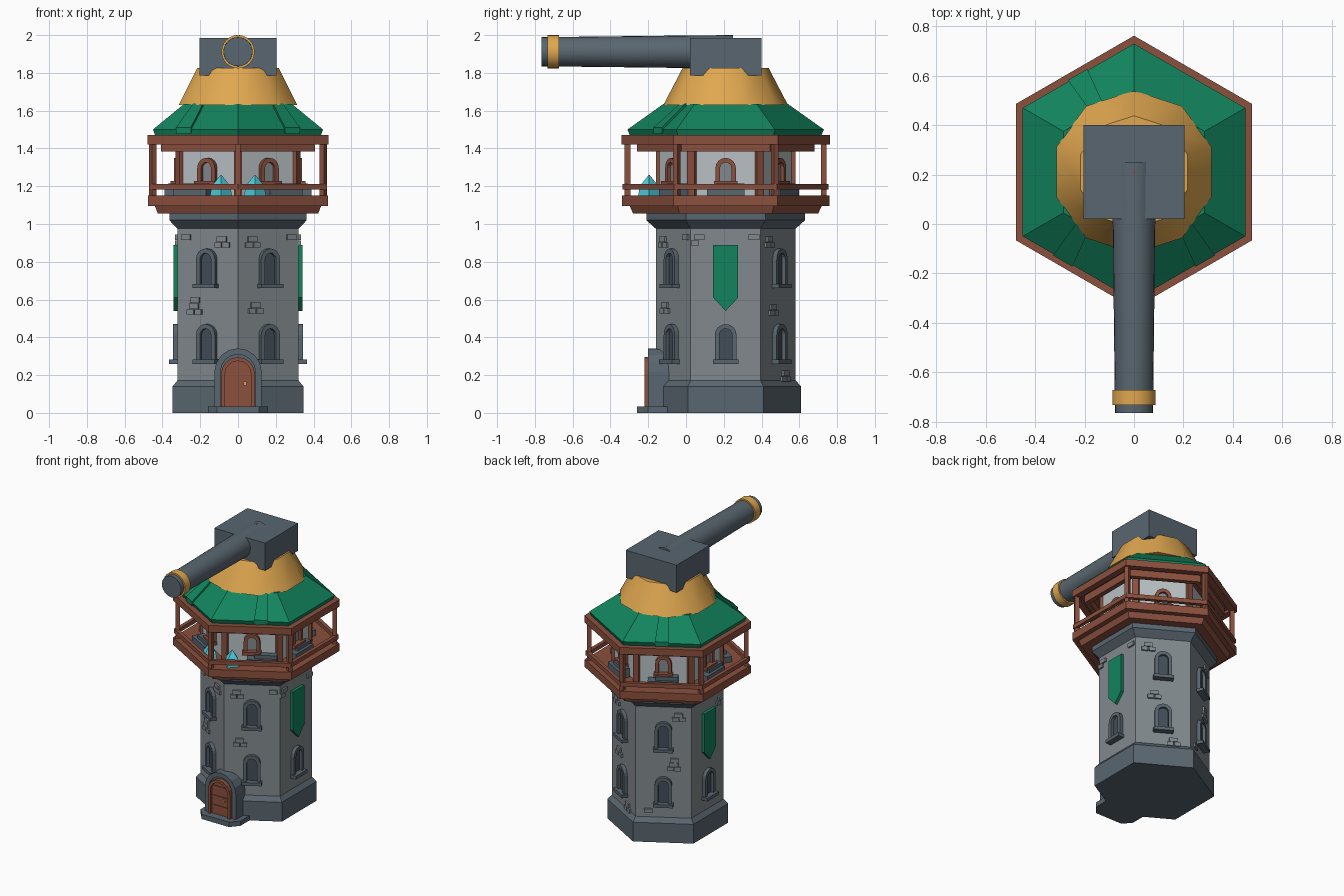
import bpy, bmesh, math
from mathutils import Matrix

cube = bpy.data.objects.get("Cube")
if cube:
    bpy.data.objects.remove(cube, do_unlink=True)


def material(name, r, g, b):
    m = bpy.data.materials.new(name)
    m.use_nodes = True
    m.diffuse_color = (r, g, b, 1)
    m.node_tree.nodes["Principled BSDF"].inputs["Base Color"].default_value = (r, g, b, 1)
    return m


WALL = material("wall grey", .22, .25, .265)
SLATE = material("slate grey", .10, .133, .16)
PANE = material("dark pane", .055, .075, .095)
GREEN = material("roof green", .006, .23, .11)
GOLD = material("gold", .75, .39, .08)
WOOD = material("red wood", .26, .08, .048)
PLASTER = material("pale plaster", .48, .53, .55)
CYAN = material("crystal cyan", .08, .61, .72)

CENTRE = Matrix.Translation((0, .21, 0))
APO = math.cos(math.pi / 6)


def add(name, verts, faces, mat, M, smooth=False):
    bm = bmesh.new()
    vs = [bm.verts.new(M @ Matrix.Translation(v).translation) for v in verts]
    for f in faces:
        bm.faces.new([vs[i] for i in f])
    bmesh.ops.recalc_face_normals(bm, faces=bm.faces)
    me = bpy.data.meshes.new(name)
    bm.to_mesh(me)
    bm.free()
    me.materials.append(mat)
    ob = bpy.data.objects.new(name, me)
    bpy.context.collection.objects.link(ob)
    if smooth:
        bpy.ops.object.select_all(action='DESELECT')
        ob.select_set(True)
        bpy.context.view_layer.objects.active = ob
        bpy.ops.object.shade_smooth_by_angle(angle=math.radians(40))
    return ob


def loft(name, profile, mat, n=6, M=CENTRE, closed=False, smooth=False):
    """Turned solid (or closed ring) with n sides, first corner towards +y."""
    verts, k = [], len(profile)
    for r, z in profile:
        for i in range(n):
            a = math.pi / 2 + math.tau * i / n
            verts.append((r * math.cos(a), r * math.sin(a), z))
    faces = []
    for j in range(k if closed else k - 1):
        a, b = j * n, (j + 1) % k * n
        faces += [(a + i, a + (i + 1) % n, b + (i + 1) % n, b + i) for i in range(n)]
    if not closed:
        faces += [range(n), range((k - 1) * n, k * n)]
    return add(name, verts, faces, mat, M, smooth)


def ring(name, ro, ri, z0, z1, mat):
    loft(name, [(ro, z0), (ro, z1), (ri, z1), (ri, z0)], mat, closed=True)


def side(angle):
    """Local frame: x outwards, y along the wall, z up."""
    return CENTRE @ Matrix.Rotation(math.radians(angle), 4, 'Z')


def prism(name, outline, d0, d1, mat, M):
    n = len(outline)
    verts = [(d, u, z) for d in (d0, d1) for u, z in outline]
    faces = [range(n), range(n, 2 * n)]
    faces += [(i, (i + 1) % n, n + (i + 1) % n, n + i) for i in range(n)]
    return add(name, verts, faces, mat, M)


def box(name, d0, d1, u0, u1, z0, z1, mat, M):
    return prism(name, [(u0, z0), (u1, z0), (u1, z1), (u0, z1)], d0, d1, mat, M)


def arch(w, z0, z1, n=8):
    r = w / 2
    top = [(r * math.cos(math.pi * i / n), z1 - r + r * math.sin(math.pi * i / n))
           for i in range(n + 1)]
    return [(r, z0)] + top + [(-r, z0)]


def arch_band(name, w, z0, z1, t, d0, d1, mat, M):
    prism(name, arch(w, z0, z1) + arch(w - 2 * t, z0, z1 - t)[::-1], d0, d1, mat, M)


def window(name, w, z0, z1, d, frame, pane, sill, M):
    arch_band(name + "_frame", w, z0, z1, .024, d - .01, d + .025, frame, M)
    prism(name + "_pane", arch(w - .04, z0, z1 - .02), d - .01, d + .006, pane, M)
    box(name + "_sill", d - .01, d + .045, -w * .58, w * .58, z0 - .005, z0 + .018, sill, M)


# Tower body
loft("tower_base", [(.40, 0), (.40, .14), (.37, .172)], SLATE)
loft("tower_shaft", [(.37, .15), (.37, 1.0)], WALL)
loft("tower_collar", [(.37, .975), (.42, 1.02), (.42, 1.07)], SLATE)

# Balcony deck, rails and posts
loft("deck_lower", [(.49, 1.055), (.51, 1.1)], WOOD)
loft("deck_upper", [(.55, 1.095), (.55, 1.15)], WOOD)
ring("hand_rail", .545, .515, 1.182, 1.212, WOOD)
ring("eaves_beam", .552, .50, 1.42, 1.47, WOOD)
ring("inner_beam", .47, .43, 1.385, 1.45, WOOD)
loft("ceiling", [(.53, 1.44), (.53, 1.468)], WOOD)
loft("cabin_wall", [(.362, 1.14), (.362, 1.45)], PLASTER)
for i in range(6):
    M = side(30 + 60 * i)
    box("balcony_post", .505, .535, -.014, .014, 1.14, 1.43, WOOD, M)
    box("cabin_corner_post", .33, .369, -.022, .022, 1.14, 1.44, WOOD, M)

# Windows, banners and balcony blocks on each wall
d = .37 * APO
for a in range(0, 360, 60):
    M = side(a)
    window("lower_window", .115, .265, .47, d, SLATE, PANE, SLATE, M)
    if a % 180:
        window("upper_window", .115, .665, .87, d, SLATE, PANE, SLATE, M)
    else:
        prism("banner", [(-.066, .89), (-.066, .61), (0, .54), (.066, .61), (.066, .89)],
              d - .01, d + .022, GREEN, M)
    window("cabin_window", .108, 1.21, 1.35, .362 * APO, WOOD, WALL, WOOD, M)
    shift = {300: .07, 240: -.07}.get(a, 0)
    box("balcony_block", .325, .39, shift - .1, shift + .1, 1.145, 1.19, SLATE, M)
    box("balcony_block_top", .325, .37, shift - .05, shift + .1, 1.185, 1.215, SLATE, M)

# Raised brick clusters: wall angle, position along wall, height, brick count
CLUSTERS = [(300, -.08, .57, 3), (300, .14, .93, 1), (300, -.1, .92, 3),
            (240, .09, .92, 3), (240, -.08, .565, 4), (240, -.13, .93, 1),
            (0, -.14, .93, 2), (0, .15, .93, 1), (180, .14, .93, 2),
            (60, -.1, .92, 3), (60, -.06, .56, 3), (60, .07, .21, 3),
            (120, .1, .92, 3), (120, .07, .56, 4), (120, -.1, .22, 1)]
OFFSETS = [(0, 0), (-.022, -.031), (.026, -.031), (.005, .031)]
for a, u, z, count in CLUSTERS:
    for k, (du, dz) in enumerate(OFFSETS[:count]):
        w = .028 if k in (0, 3) else .021
        box("raised_brick", d - .01, d + .012, u + du - w, u + du + w,
            z + dz - .014, z + dz + .014, WALL, side(a))

# Door with porch and step
M = side(-90)
prism("porch", arch(.24, 0, .335, 12), .28, .40, SLATE, M)
arch_band("porch_hood", .25, .03, .342, .032, .33, .412, SLATE, M)
arch_band("door_frame", .178, .035, .295, .02, .39, .43, WOOD, M)
prism("door_leaf", arch(.15, .035, .28), .39, .413, WOOD, M)
for z in (.09, .16, .23):
    box("door_strap", .41, .418, -.068, .068, z, z + .012, WOOD, M)
box("door_handle", .41, .428, .03, .045, .145, .165, GOLD, M)
flat = M @ Matrix.Rotation(-math.pi / 2, 4, 'Y')
prism("door_step", [(-.16, -.28), (-.16, -.41), (-.11, -.47), (.11, -.47),
                    (.16, -.41), (.16, -.28)], 0, .035, SLATE, flat)

# Crystals on the front of the balcony
for s in (-1, 1):
    loft("crystal", [(.058, 1.15), (.05, 1.2), (.002, 1.26)], CYAN, 4,
         Matrix.Translation((s * .09, -.195, 0)))

# Roof with raised patches
loft("roof", [(.505, 1.465), (.52, 1.5), (.33, 1.635)], GREEN)
for a, u in ((300, .07), (240, -.07), (120, 0)):
    section = [(r, z + h) for r, z, h in
               ((.456, 1.497, -.02), (.456, 1.497, .014), (.30, 1.625, .014), (.30, 1.625, -.02))]
    verts = [(r, u + s * (.045 if r > .4 else .03), z) for s in (-1, 1) for r, z in section]
    faces = [range(4), range(4, 8)] + [(i, (i + 1) % 4, 4 + (i + 1) % 4, 4 + i) for i in range(4)]
    add("roof_patch", verts, faces, GREEN, side(a))

# Turret and cannon
loft("turret_cone", [(.33, 1.63), (.228, 1.825)], GOLD, 10, smooth=True)
box("cannon_housing", -.19, .19, -.205, .205, 1.785, 1.985, SLATE, side(-90))
axis = Matrix.Translation((0, 0, 1.912)) @ Matrix.Rotation(math.pi / 2, 4, 'X')
loft("cannon_barrel", [(.088, -.25), (.086, 0), (.077, .765)], SLATE, 24, axis, smooth=True)
loft("muzzle_band", [(.076, .672), (.088, .672), (.088, .732), (.076, .732)],
     GOLD, 24, axis, smooth=True)
loft("roof_pin", [(.015, 1.97), (.012, 2.0)], WOOD, 3)
